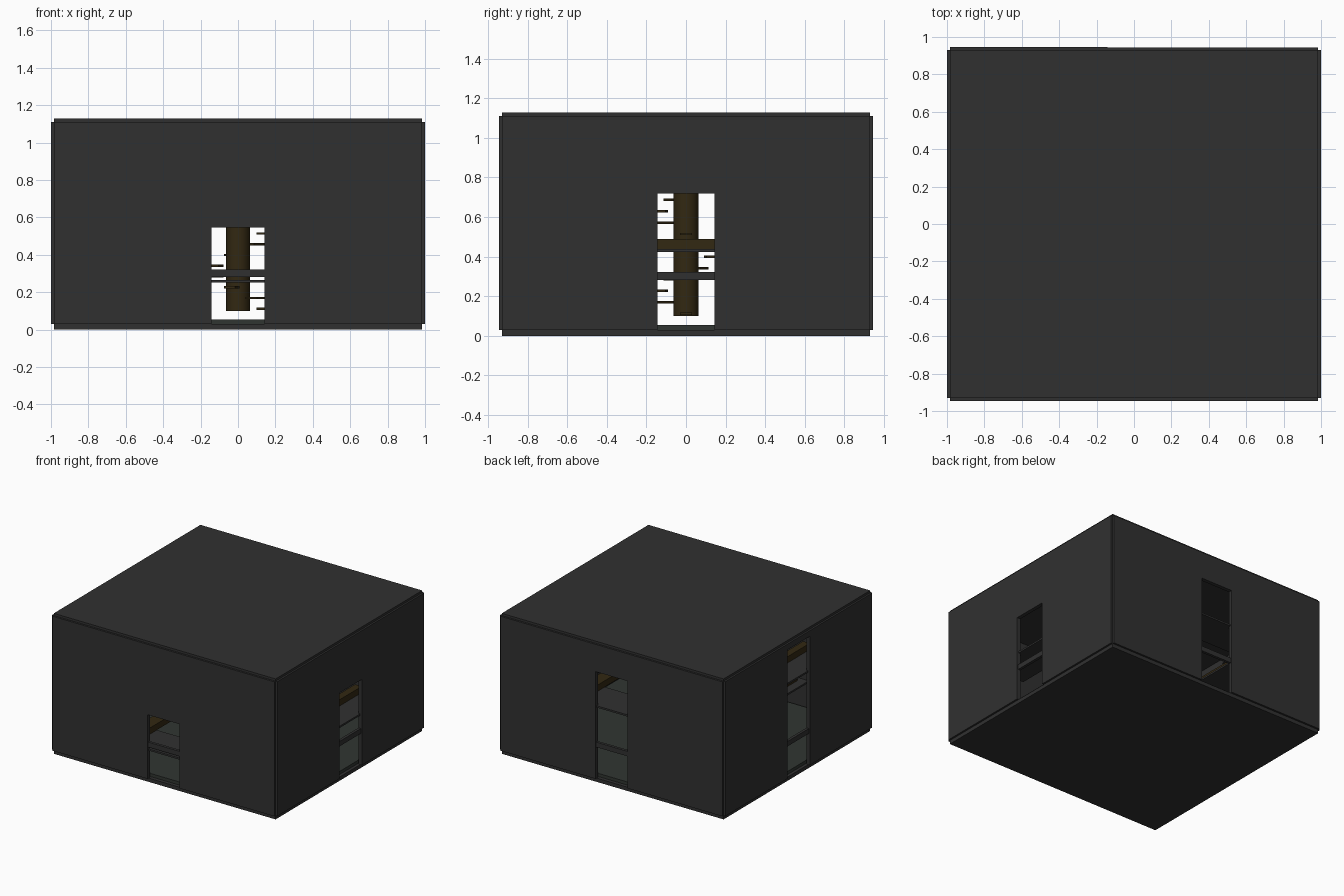
import bpy, bmesh, math
from mathutils import Matrix, Vector

if "Cube" in bpy.data.objects:
    bpy.data.objects.remove(bpy.data.objects["Cube"])


def material(name, rgb):
    m = bpy.data.materials.new(name)
    m.diffuse_color = (*rgb, 1)
    m.use_nodes = True
    m.node_tree.nodes["Principled BSDF"].inputs["Base Color"].default_value = m.diffuse_color
    return m


GREY = material("charcoal grey", (0.030, 0.030, 0.030))
FLOOR = material("dark mossy grey", (0.030, 0.036, 0.031))
BROWN = material("dark brown", (0.032, 0.021, 0.006))


def boxes(name, spans, mat, turn=0.0):
    """One object from several boxes, each (x0, x1, y0, y1, z0, z1)."""
    bm = bmesh.new()
    for x0, x1, y0, y1, z0, z1 in spans:
        centre = Vector(((x0 + x1) / 2, (y0 + y1) / 2, (z0 + z1) / 2))
        size = Matrix.Diagonal((x1 - x0, y1 - y0, z1 - z0, 1))
        rot = Matrix.Rotation(turn, 4, 'Z')
        bmesh.ops.create_cube(bm, size=1, matrix=rot @ Matrix.Translation(centre) @ size)
    me = bpy.data.meshes.new(name)
    bm.to_mesh(me)
    bm.free()
    me.materials.append(mat)
    ob = bpy.data.objects.new(name, me)
    bpy.context.collection.objects.link(ob)
    return ob


HX, HY = 0.985, 0.93          # half sizes of the inner box
T = 0.015                     # plate overhang
Z0, Z1, TOP = 0.03, 1.11, 1.128
RISE = 0.173                  # height gain from one doorway to the next
DOOR = 0.143                  # half doorway width

# Floor and roof plates
boxes("base_plate", [(-HX, HX, -HY, HY, 0, Z0)], GREY)
boxes("roof_plate", [(-HX, HX, -HY, HY, Z1 - 0.01, TOP)], GREY)
boxes("inner_floor", [(-0.96, 0.96, -0.90, 0.90, Z0, 0.055)], FLOOR)

# Four walls; doorways climb front, right, back, left
for i, side in enumerate(("front", "right", "back", "left")):
    turn = i * math.pi / 2
    half, dist = ((HX, HY) if i % 2 == 0 else (HY, HX))
    door_top = 0.545 + RISE * i
    out, inn = -dist - T, -dist + T
    boxes(side + "_wall", [
        (-half, -DOOR, out, inn, Z0, Z1),
        (DOOR, half, out, inn, Z0, Z1),
        (-DOOR, DOOR, out, inn, door_top, Z1)], GREY, turn)
    # Bar across the doorway and the landing just inside it
    boxes(side + "_door_bar", [(-DOOR, DOOR, out + 0.008, inn, 0.282, 0.322)], GREY, turn)
    z = 0.251 + RISE * i
    boxes(side + "_landing", [(-0.45, 0.45, -dist, -dist + 0.3, z, z + 0.014)], GREY, turn)
    # Brown beams resting on the landings, all running front to back
    z += 0.014
    if i % 2:
        beam = (-0.45, 0.45, -dist + 0.2, -dist + 0.26, z, z + 0.05)
    else:
        beam = (-0.38, -0.28, -dist + 0.06, -dist + 0.5, z, z + 0.05)
    boxes(side + "_beam", [beam], BROWN, turn)

# Central round column
bpy.ops.mesh.primitive_cylinder_add(vertices=32, radius=0.063, depth=0.92,
                                    location=(0, 0, 0.56))
column = bpy.context.object
column.name = "central_column"
column.data.materials.append(BROWN)
bpy.ops.object.shade_smooth_by_angle()

# Floating spiral treads, seven to a turn
for i in range(16):
    z = 0.112 + 0.0575 * i
    boxes(f"tread_{i + 1}", [(0.1, 0.2, -0.03, 0.03, z - 0.006, z + 0.006)],
          BROWN, -i * 2 * math.pi / 7)
